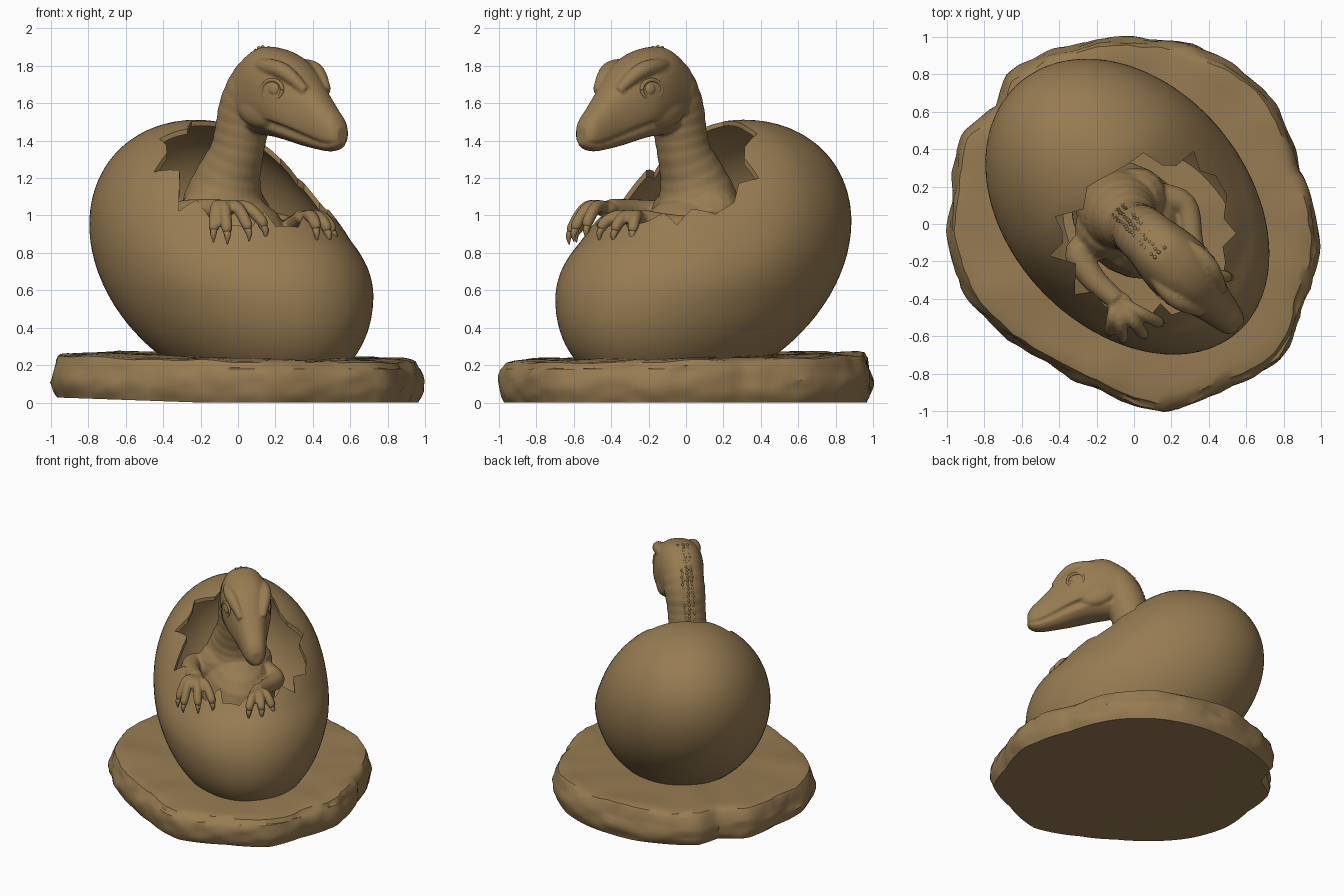
import bpy, bmesh, math, random
from mathutils import Vector, Matrix, noise

if "Cube" in bpy.data.objects:
    bpy.data.objects.remove(bpy.data.objects["Cube"])

random.seed(4)
clay = bpy.data.materials.new("tan clay")
clay.diffuse_color = (0.31, 0.2, 0.085, 1)
clay.use_nodes = True
clay.node_tree.nodes["Principled BSDF"].inputs["Base Color"].default_value = clay.diffuse_color


def finish(name, bm, turn=True):
    """Turn a bmesh into an object; the hatchling and egg face the corner."""
    bmesh.ops.recalc_face_normals(bm, faces=bm.faces)
    me = bpy.data.meshes.new(name)
    bm.to_mesh(me)
    bm.free()
    ob = bpy.data.objects.new(name, me)
    bpy.context.collection.objects.link(ob)
    me.materials.append(clay)
    if turn:
        ob.rotation_euler.z = -math.pi / 4
    return ob


def activate(ob):
    bpy.ops.object.select_all(action='DESELECT')
    ob.select_set(True)
    bpy.context.view_layer.objects.active = ob


def apply(ob, kind, **settings):
    m = ob.modifiers.new(kind, kind)
    for k, v in settings.items():
        setattr(m, k, v)
    activate(ob)
    bpy.ops.object.modifier_apply(modifier=m.name)


def smooth(ob, angle):
    activate(ob)
    bpy.ops.object.shade_smooth_by_angle(angle=math.radians(angle))


def loft(bm, rings):
    rows = [[bm.verts.new(p) for p in r] for r in rings]
    for a, b in zip(rows, rows[1:]):
        n = len(a)
        for i in range(n):
            bm.faces.new((a[i], a[(i + 1) % n], b[(i + 1) % n], b[i]))
    bm.faces.new(rows[0])
    bm.faces.new(rows[-1])


def spline(pts, steps):
    """Smooth interpolation through tuples of any length."""
    P = [Vector(p) for p in pts]
    P = [2 * P[0] - P[1]] + P + [2 * P[-1] - P[-2]]
    out = []
    for i in range(1, len(P) - 2):
        a, b, c, d = P[i - 1:i + 3]
        for s in range(steps):
            t = s / steps
            out.append(0.5 * (2 * b + (c - a) * t + (2 * a - 5 * b + 4 * c - d) * t * t
                              + (3 * b - a - 3 * c + d) * t ** 3))
    return out + [P[-2]]


def tube(bm, pts, n=14, steps=5, folds=0.0):
    q = spline(pts, steps)
    c = [Vector(p[:3]) for p in q]
    side, rings = Vector((0.13, 1, 0.07)), []
    for i, p in enumerate(q):
        t = (c[min(i + 1, len(c) - 1)] - c[max(i - 1, 0)]).normalized()
        side = (side - t * side.dot(t)).normalized()
        up = t.cross(side)
        r = p[3] + folds * math.sin(i * 2.1)
        rings.append([c[i] + r * (math.cos(k * math.tau / n) * side + math.sin(k * math.tau / n) * up)
                      for k in range(n)])
    loft(bm, rings)


def blob(bm, loc, radii, tilt=0.0, seg=20):
    m = Matrix.Translation(loc) @ Matrix.Rotation(tilt, 4, 'Y') @ Matrix.Diagonal((*radii, 1))
    bmesh.ops.create_uvsphere(bm, u_segments=seg, v_segments=seg // 2, radius=1, matrix=m)


# Rough stone base: irregular outline, crisp rim, chipped sides
outline = [(.98, 0), (.89, .3), (.72, .69), (.5, .88), (0, 1), (-.4, .94), (-.68, .81), (-.735, .63),
           (-.93, .5), (-.97, .2), (-1, -.1), (-.9, -.38), (-.64, -.64), (-.45, -.755), (-.2, -.88),
           (.15, -1.01), (.5, -.88), (.8, -.725), (.9, -.45), (1, -.1)]
polar = sorted((math.atan2(y, x) % math.tau, math.hypot(x, y)) for x, y in outline)
polar = [(polar[-1][0] - math.tau, polar[-1][1])] + polar + [(polar[0][0] + math.tau, polar[0][1])]


def base_radius(a):
    for (a0, r0), (a1, r1) in zip(polar, polar[1:]):
        if a0 <= a <= a1:
            return r0 + (r1 - r0) * (a - a0) / (a1 - a0)
    return 0.95


bm = bmesh.new()
rings = []
for s, z in ((.3, 0), (.7, 0), (.965, 0), (.985, .03), (.995, .06), (1, .09), (1, .12), (.995, .15),
             (.985, .18), (.975, .21), (.955, .238), (.92, .246), (.86, .248), (.75, .248), (.6, .248),
             (.4, .248), (.2, .248)):
    ring = []
    for k in range(160):
        a = k * math.tau / 160
        p = Vector((math.cos(a), math.sin(a), 0)) * base_radius(a) * s
        p.z = z
        if z > 0:
            q = Vector((p.x * 5, p.y * 5, z * 9))
            if s > .9:
                p.xy = p.xy * (1 + 0.018 * (noise.noise(q) - .3) + .013 * noise.noise(q * 2.3))
            if z > .2:
                p.z += 0.016 * noise.noise(q * .8) - 0.018 * p.x + 0.02 * p.y
        if z < .2:
            p.z += max(0, -p.x - .2) * .035 * (1 - z / .2)
        ring.append(p)
    rings.append(ring)
loft(bm, rings)
smooth(finish("stone_base", bm, turn=False), 38)

# Egg: tilted ovoid with a flatter upper front, made into a thin shell
tilt = math.radians(30.6)
axis, up = Vector((math.cos(tilt), 0, -math.sin(tilt))), Vector((math.sin(tilt), 0, math.cos(tilt)))
yaw = Matrix.Rotation(math.radians(-3.8), 3, 'Z')
bm = bmesh.new()
bmesh.ops.create_uvsphere(bm, u_segments=80, v_segments=48, radius=1)
for v in bm.verts:
    x, y, t = v.co
    r = 0.645 * (1 - 0.03 * t)
    p = yaw @ (axis * .957 * t + up * r * x + Vector((0, r * y, 0))) + Vector((-.08, .041, .765))
    s = min(1, max(0, (p.x + .34) / .6))
    s = s * s * (3 - 2 * s) * math.exp(-(max(0, p.x - .48) / .33) ** 2)
    p.z -= 0.13 * s * min(1, max(0, (p.z - .55) / .45))
    v.co = p
egg = finish("egg_shell", bm)
apply(egg, 'SOLIDIFY', thickness=0.025, offset=-1)

# Jagged hatching hole cut straight down through the top
hole = [(-.233, .304), (-.25, .2), (-.276, .106), (-.318, -.035), (-.247, -.134), (-.325, -.27),
        (-.24, -.3), (-.198, -.34), (-.198, -.438), (-.07, -.37), (.042, -.49), (.1, -.41), (.2, -.42),
        (.32, -.38), (.41, -.31), (.40, -.2), (.485, -.2), (.54, -.085), (.495, 0), (.55, .11),
        (.49, .2), (.42, .25), (.42, .35), (.318, .36), (.24, .46), (.127, .49), (.05, .45),
        (-.05, .5), (-.06, .38), (-.113, .33)]
bm = bmesh.new()
loft(bm, [[(u, v, z) for u, v in hole] for z in (.72, 2)])
cutter = finish("hole_cutter", bm)
cutter.hide_render = True
bpy.context.view_layer.update()
apply(egg, 'BOOLEAN', object=cutter, operation='DIFFERENCE', solver='EXACT')
bpy.data.objects.remove(cutter)
smooth(egg, 30)

# Hatchling: body, neck, head and arms fused into one skin
skin = bmesh.new()
blob(skin, (-.03, 0, .82), (.36, .28, .3), .3)
blob(skin, (-.09, -.01, 1.0), (.2, .285, .2))
tube(skin, [(-.1, -.01, .88, .24), (-.095, -.01, 1.07, .22), (-.06, -.012, 1.2, .178), (0, -.012, 1.33, .145),
            (.035, -.01, 1.45, .142), (.075, -.005, 1.58, .15), (.15, 0, 1.7, .15), (.22, 0, 1.75, .13)],
     n=28, steps=6, folds=.002)

# Head sections: distance along, top, bottom, half width; a notch makes the mouth line
sections = [(.0, 1.71, 1.52, .07), (.04, 1.78, 1.48, .11), (.1, 1.845, 1.45, .145), (.2, 1.9, 1.43, .168),
            (.3, 1.895, 1.42, .182), (.4, 1.865, 1.40, .178), (.5, 1.805, 1.375, .148), (.6, 1.70, 1.355, .113),
            (.7, 1.59, 1.342, .088), (.76, 1.53, 1.355, .069), (.79, 1.475, 1.38, .038)]
rings = []
for u, top, bot, w in spline(sections, 3):
    ring = []
    for k in range(36):
        a = k * math.tau / 36
        f = 0.86 if k in (32, 22) and u > .13 else 1
        c, s = math.cos(a), math.sin(a)
        ring.append((u, f * w * math.copysign(abs(c) ** .85, c),
                     (top + bot) / 2 + f * (top - bot) / 2 * math.copysign(abs(s) ** .9, s)))
    rings.append(ring)
loft(skin, rings)
for m in (-1, 1):
    # brow ridge running from the crown to a blunt corner in front of the eye
    tube(skin, [(.22, m * .1, 1.8, .03), (.34, m * .13, 1.797, .042), (.44, m * .128, 1.78, .046),
                (.51, m * .11, 1.74, .04), (.59, m * .08, 1.665, .026)], n=12)
    blob(skin, (.27, m * .12, 1.56), (.14, .053, .09), .2)          # cheek

# Arms, hands and fingers with separate claws
claws = bmesh.new()
arms = [([(-.04, -.18, .98, .09), (-.1, -.31, 1.0, .08), (.04, -.36, 1.02, .068), (.22, -.355, 1.035, .055)],
         [(.31, -.49, .92), (.385, -.47, .91), (.445, -.38, .925), (.46, -.28, .94)]),
        ([(-.02, .18, .95, .09), (.12, .26, .93, .07), (.28, .16, .95, .058), (.42, .07, .985, .05)],
         [(.55, .15, .91), (.595, .07, .915), (.605, -.02, .925)])]
for arm, tips in arms:
    tube(skin, arm)
    wrist = Vector(arm[-1][:3])
    blob(skin, wrist + Vector((.03, 0, 0)), (.07, .065, .042))
    for tip in tips:
        tip = Vector(tip)
        d = tip - wrist
        flat = Vector((d.x, d.y, 0)).normalized()
        mid = wrist + Vector((d.x * .6, d.y * .6, .012))
        tube(skin, [(*wrist, .034), (*mid, .034), (*(tip + Vector((0, 0, .03))), .031), (*tip, .023)], n=10)
        tube(claws, [(*(tip + Vector((0, 0, .015))), .022), (*(tip + flat * .022 + Vector((0, 0, -.02))), .017),
                     (*(tip + flat * .02 + Vector((0, 0, -.065))), .003)], n=8)
creature = finish("hatchling", skin)
apply(creature, 'REMESH', mode='VOXEL', voxel_size=0.0095)
apply(creature, 'SMOOTH', factor=0.5, iterations=4)
smooth(creature, 70)
smooth(finish("claws", claws), 60)

# Eyes with raised lids
eyes, lids = bmesh.new(), bmesh.new()
for m in (-1, 1):
    blob(eyes, (.42, m * .142, 1.672), (.046, .036, .046))
    ring = [(.42 + .062 * math.cos(a), m * (.161 - .014 * math.cos(a)), 1.672 + .052 * math.sin(a))
            for a in (k * math.tau / 24 for k in range(25))]
    tube(lids, [(*p, .011) for p in ring], n=8, steps=1)
smooth(finish("eyes", eyes), 60)
smooth(finish("eyelids", lids), 60)

# Small scales down the nape
scales = bmesh.new()
nape = spline([(.2, 1.897), (.08, 1.822), (-.01, 1.735), (-.07, 1.6), (-.105, 1.45), (-.143, 1.34), (-.22, 1.22)], 5)
for i, (u, z) in enumerate(nape):
    for off in (-.035, 0, .035):
        blob(scales, (u + abs(off) * .15, off - .008 + random.uniform(-.006, .006), z - abs(off) * .12),
             (.011, .011, .014), seg=8)
smooth(finish("nape_scales", scales), 60)
